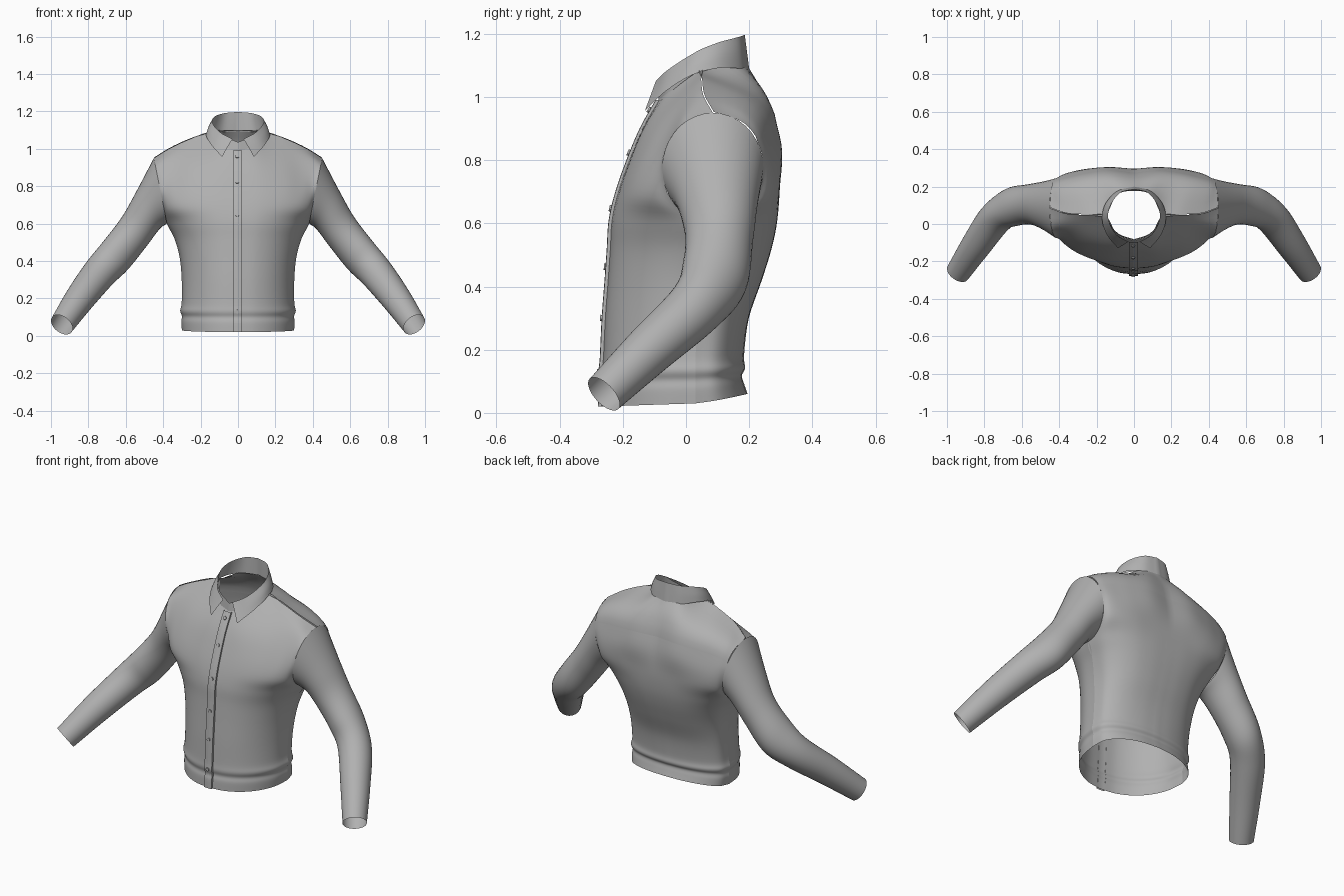
import bpy, bmesh, math
from mathutils import Vector as V

if "Cube" in bpy.data.objects:
    bpy.data.objects.remove(bpy.data.objects["Cube"])

cloth = bpy.data.materials.new("grey cloth")
cloth.diffuse_color = (0.44, 0.44, 0.44, 1)
cloth.use_nodes = True
cloth.node_tree.nodes["Principled BSDF"].inputs["Base Color"].default_value = cloth.diffuse_color


def spline(pts, n):
    """Smooth curve through the points, n steps per span."""
    p = [V(q) for q in pts]
    p = [2 * p[0] - p[1]] + p + [2 * p[-1] - p[-2]]
    out = []
    for i in range(1, len(p) - 2):
        a, b, c, d = p[i - 1:i + 3]
        for k in range(n):
            t = k / n
            out.append(0.5 * (2 * b + (c - a) * t + (2 * a - 5 * b + 4 * c - d) * t * t
                              + (3 * b - a - 3 * c + d) * t ** 3))
    return out + [p[-2]]


def refine(rows, n_across, n_along):
    rows = [spline(r, n_across) for r in rows] if n_across > 1 else rows
    cols = [spline(c, n_along) for c in zip(*rows)]
    return [list(r) for r in zip(*cols)]


def sheet(name, rows, facing, mirror=True):
    """Surface from rows of points; the first face is turned towards facing(centre)."""
    bm = bmesh.new()
    grid = [[bm.verts.new(p) for p in r] for r in rows]
    for r0, r1 in zip(grid, grid[1:]):
        for i in range(len(r0) - 1):
            bm.faces.new((r0[i], r0[i + 1], r1[i + 1], r1[i]))
    bmesh.ops.remove_doubles(bm, verts=bm.verts, dist=1e-5)
    bm.normal_update()
    score = sum(f.normal.dot(facing(f.calc_center_median())) * f.calc_area() for f in bm.faces)
    if score < 0:
        bmesh.ops.reverse_faces(bm, faces=bm.faces)
    me = bpy.data.meshes.new(name)
    bm.to_mesh(me)
    bm.free()
    me.materials.append(cloth)
    ob = bpy.data.objects.new(name, me)
    bpy.context.collection.objects.link(ob)
    for poly in me.polygons:
        poly.use_smooth = True
    if mirror:
        m = ob.modifiers.new("mirror", 'MIRROR')
        m.merge_threshold = 0.0005
    return ob


def outward(c):
    return V((c.x, c.y - 0.03, 0.1))


# Sleeve rings: centre, upward radius, backward radius
RINGS = [((.415, .085, .775), (.035, 0, .175), (0, .16, 0)),
         ((.485, .10, .665), (.065, 0, .095), (0, .127, 0)),
         ((.555, .105, .557), (.066, 0, .078), (.005, .108, -.005)),
         ((.65, .09, .435), (.066, 0, .075), (.02, .10, -.035)),
         ((.74, .03, .335), (.073, 0, .055), (.035, .070, -.048)),
         ((.845, -.115, .20), (.064, 0, .048), (.031, .061, -.041)),
         ((.942, -.260, .060), (.052, 0, .040), (.025, .050, -.034))]


def ring_point(ring, angle):
    c, u, v = map(V, ring)
    return c + u * math.cos(angle) + v * math.sin(angle)


def armhole(deg):
    return ring_point(RINGS[0], math.radians(deg))


N = 36
rings = [[ring_point(r, math.tau * i / N) for i in range(N + 1)] for r in RINGS]


def from_arm(c):
    best = min((V(r[0]) for r in RINGS), key=lambda q: (q - c).length)
    return c - best


sheet("sleeve", refine(rings, 1, 6), from_arm)


# Torso panels: lower rows are half ellipses, upper rows follow the shoulders
def arc(edge, z_mid, y_mid, power, dip=0.0):
    row = []
    for k in range(6):
        a = math.radians(18 * k)
        c = max(math.cos(a), 0.0)
        row.append(V((edge[0] * math.sin(a),
                      edge[1] + (y_mid - edge[1]) * c ** power - dip * c ** 8,
                      edge[2] + (z_mid - edge[2]) * c)))
    return row


# side x, side y, side z, front z, front y, back z, back y, back dip
BODY = [(.300, .03, .030, .020, -.270, .060, .195, 0),
        (.303, .03, .075, .070, -.268, .092, .184, 0),
        (.300, .03, .105, .100, -.262, .118, .177, 0),
        (.309, .03, .135, .130, -.268, .142, .187, 0),
        (.301, .03, .180, .175, -.264, .185, .184, 0),
        (.301, .04, .300, .300, -.258, .300, .205, .006),
        (.312, .05, .420, .420, -.249, .420, .252, .012),
        (.340, .07, .520, .520, -.242, .520, .287, .016)]
front, back = [], []
for x, y, z, zf, yf, zb, yb, dip in BODY:
    front.append(arc((x, y, z), zf, yf, 0.95))
    back.append(arc((x, y, z), zb, yb, 0.8, dip))
pit = armhole(180)
front += [arc(pit, .61, -.236, 0.85), arc(armhole(-125), .70, -.215, 1.0),
          [(0, -.180, .80), (.13, -.172, .80), (.25, -.138, .81), (.34, -.098, .81),
           (.392, -.075, .81), armhole(-80)],
          [(0, -.138, .90), (.11, -.125, .91), (.22, -.075, .935), (.32, -.032, .94),
           (.40, -.018, .925), armhole(-40)]]
seam = [(.152, .045, 1.085), (.25, .048, 1.055), (.36, .055, 1.005), armhole(0)]
front.append([(0, -.088, .99), (.09, -.055, 1.015)] + seam)
back += [arc(pit, .61, .305, 0.7, .016), arc(armhole(125), .72, .312, 0.8, .016),
         [(0, .288, .85), (.13, .302, .85), (.25, .288, .84), (.34, .268, .83),
          (.39, .255, .82), armhole(80)],
         [(0, .245, 1.0), (.12, .252, 1.0), (.23, .228, .99), (.32, .212, .97),
          (.40, .195, .94), armhole(40)],
         [(0, .190, 1.10), (.09, .160, 1.098)] + seam]
front_grid = refine(front, 5, 5)
back_grid = refine(back, 5, 5)
cut = len(back_grid) - 9
sheet("front_panel", front_grid, outward)
sheet("back_panel", back_grid[:cut + 1], outward)

# Yoke: top of the back, overlapping the back panel by a hair
yoke = [[p + V((0, .003, .003)) if 0 < i else p.copy() for p in r]
        for i, r in enumerate(back_grid[cut:])]
sheet("yoke", yoke, outward)

# Collar: inner stand and turned-down leaf
fold = [(0, .186, 1.197), (.075, .166, 1.190), (.128, .095, 1.170), (.136, .02, 1.136),
        (.095, -.055, 1.088), (.03, -.095, 1.052)]
leaf_edge = [(0, .200, 1.090), (.09, .176, 1.090), (.155, .105, 1.092), (.170, .02, 1.070),
             (.142, -.062, 1.020), (.085, -.130, .957)]
mid = [(V(a) + V(b)) / 2 + V((a[0] * .03, 0, 0)) for a, b in zip(fold, leaf_edge)]
sheet("collar_leaf", refine([leaf_edge, mid, fold], 6, 4), outward)

stand_base = [(0, .188, 1.098), (.09, .158, 1.096), (.148, .09, 1.09), (.150, .03, 1.075),
              (.09, -.055, 1.012), (0, -.088, .988)]
stand_top = fold[:5] + [(0, -.082, 1.035)]
stand_top[4] = (.085, -.050, 1.075)
sheet("collar_stand", refine([stand_base, stand_top], 6, 4), outward)

# Button placket down the front
line = [r[0] for r in front_grid]
strip = []
for p in line:
    strip.append([p + V((x, y, 0)) for x, y in
                  ((-.028, .004), (-.027, -.007), (-.005, -.009), (.021, -.008), (.022, .004))])
placket = sheet("placket", strip, outward, mirror=False)
for poly in placket.data.polygons:
    poly.use_smooth = False

# Buttons
for z in (.13, .30, .46, .65, .82, .96):
    p = min(line, key=lambda q: abs(q.z - z))
    i = line.index(p)
    slope = (line[i + 1] - line[i - 1]).normalized()
    normal = V((0, -slope.z, slope.y))
    bpy.ops.mesh.primitive_cylinder_add(vertices=14, radius=.010, depth=.006,
                                        location=p + V((-.004, 0, 0)) + normal * .011,
                                        rotation=normal.to_track_quat('Z', 'Y').to_euler())
    b = bpy.context.object
    b.name = "button"
    b.data.materials.append(cloth)
